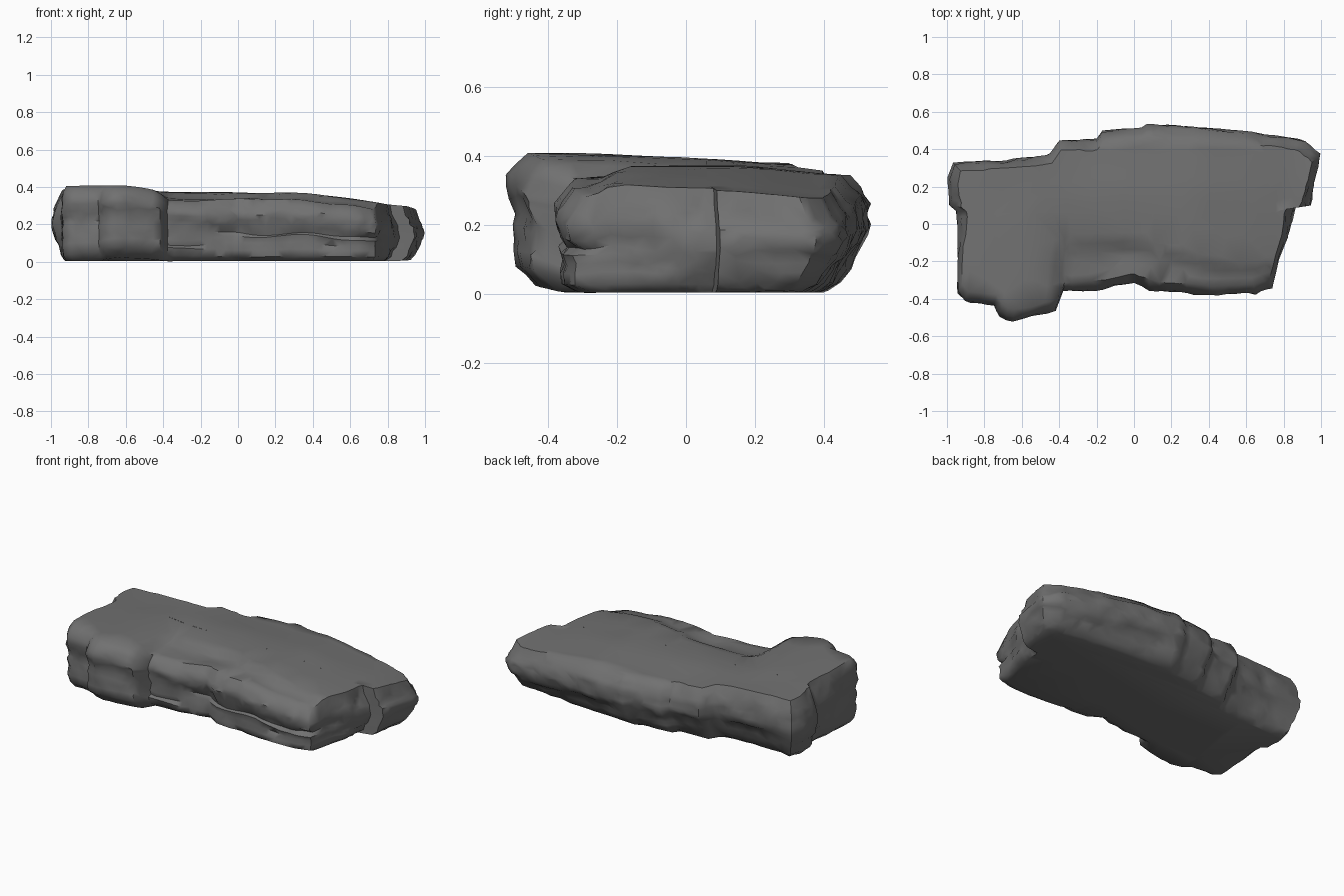
import bpy, bmesh, math
from mathutils import Vector, noise

cube = bpy.data.objects.get("Cube")
if cube:
    bpy.data.objects.remove(cube, do_unlink=True)

# Plan outline of the slab, counter-clockwise from the back left corner
OUTLINE = [(-.97, .33), (-1, .25), (-.99, .1), (-.96, .07), (-.95, -.38), (-.91, -.42),
           (-.75, -.44), (-.72, -.5), (-.65, -.53), (-.57, -.51), (-.42, -.47), (-.38, -.37),
           (-.2, -.36), (0, -.32), (.08, -.36), (.42, -.39), (.65, -.38), (.74, -.35),
           (.78, -.2), (.83, -.08), (.87, .09), (.95, .1), (1, .38), (.92, .45), (.6, .5),
           (.07, .54), (.04, .52), (-.17, .5), (-.2, .46), (-.4, .45), (-.45, .38), (-.55, .36)]

# Wall strata: height fraction, inset at the front, back and ends
STRATA = [(0, .06, .12, .06), (.07, .025, .09, .04), (.2, .015, .06, .03), (.3, .03, .05, .015),
          (.42, .02, .03, .01), (.5, .035, .012, 0), (.62, .015, 0, 0), (.72, .01, 0, .01),
          (.82, 0, 0, .02), (.92, .005, .01, .03), (1, .025, .03, .045)]


def smooth(a, b, v):
    t = max(0, min(1, (v - a) / (b - a)))
    return t * t * (3 - 2 * t)


def resample(points, step):
    """Split each outline edge into roughly even steps."""
    result = []
    for i, point in enumerate(points):
        a, b = Vector(point), Vector(points[(i + 1) % len(points)])
        count = max(1, round((b - a).length / step))
        result += [a.lerp(b, k / count) for k in range(count)]
    return result


def spine(p):
    """Nearest point on the middle line of the slab."""
    return Vector((max(-.72, min(.7, p.x * .85)), .06))


def top_height(p):
    """High left end, gently falling right end and a lower front ledge."""
    left = .405 - .05 * max(0, p.y + .25)
    right = .37 - .075 * smooth(.25, 1, p.x) - .025 * smooth(.1, .5, p.y)
    z = left + (right - left) * smooth(-.62, -.32, p.x)
    edge = -.07 - .13 * smooth(-.1, .6, p.x)
    ledge = smooth(-.46, -.36, p.x) * smooth(edge, edge - .09, p.y)
    z -= ledge * (.035 + .02 * noise.noise((p.x * 5, p.y * 5, 2)))
    return z + .007 * noise.noise((p.x * 4, p.y * 4, 7))


def bottom_height(p):
    return .01 + .05 * smooth(-.33, -.5, p.y) + .015 * smooth(.8, 1, p.x)


def wall_point(p, row):
    """Push the wall in by its stratum and roughen it."""
    f, front, back, end = STRATA[row]
    inward = (spine(p) - p).normalized()
    across = inward.y ** 2
    inset = across * (front if inward.y > 0 else back) + (1 - across) * end
    rough = noise.noise((p.x * 5, p.y * 5, row * .7)) + .6 * noise.noise((p.x * 11, p.y * 11, row * 1.3))
    inset += .024 * abs(rough)
    q = p + inward * inset
    low = bottom_height(q)
    rim = top_height(q) - .035 - .02 * smooth(.5, 1, q.x)
    wave = .03 * math.sin(math.pi * f) * noise.noise((p.x * 3, p.y * 3, row * .4))
    return Vector((q.x, q.y, low + (rim - low) * f + wave))


outline = resample(OUTLINE, .035)
rows = [[wall_point(p, r) for p in outline] for r in range(len(STRATA))]


# Caps close in from the wall rims to the spine
def cap(rim, height, steps):
    rings = []
    for t in steps:
        ring = []
        for v in rim:
            p = v.xy.lerp(spine(v.xy), t)
            ring.append(Vector((p.x, p.y, height(p))))
        rings.append(ring)
    return rings


top = cap(rows[-1], top_height, [.07, .16, .26, .36, .46, .58, .72, .86, 1])
base = cap(rows[0], lambda p: .003 + .6 * (bottom_height(p) - .01), [.05, .3, .65, 1])
rings = base[::-1] + rows + top

bm = bmesh.new()
loops = [[bm.verts.new(v) for v in ring] for ring in rings]
count = len(outline)
for lower, upper in zip(loops, loops[1:]):
    for i in range(count):
        j = (i + 1) % count
        bm.faces.new((lower[i], lower[j], upper[j], upper[i]))
bmesh.ops.remove_doubles(bm, verts=bm.verts, dist=.002)
bmesh.ops.recalc_face_normals(bm, faces=bm.faces)

mesh = bpy.data.meshes.new("rock_slab")
bm.to_mesh(mesh)
bm.free()
slab = bpy.data.objects.new("rock_slab", mesh)
bpy.context.collection.objects.link(slab)

# Stone colour
stone = bpy.data.materials.new("grey stone")
stone.use_nodes = True
colour = (.165, .165, .165, 1)
stone.diffuse_color = colour
stone.node_tree.nodes["Principled BSDF"].inputs["Base Color"].default_value = colour
mesh.materials.append(stone)

# Merge small facets into broad chipped planes
chips = slab.modifiers.new("chips", "DECIMATE")
chips.ratio = .45

bpy.context.view_layer.objects.active = slab
slab.select_set(True)
bpy.ops.object.modifier_apply(modifier="chips")
bpy.ops.object.shade_smooth_by_angle(angle=math.radians(50))
